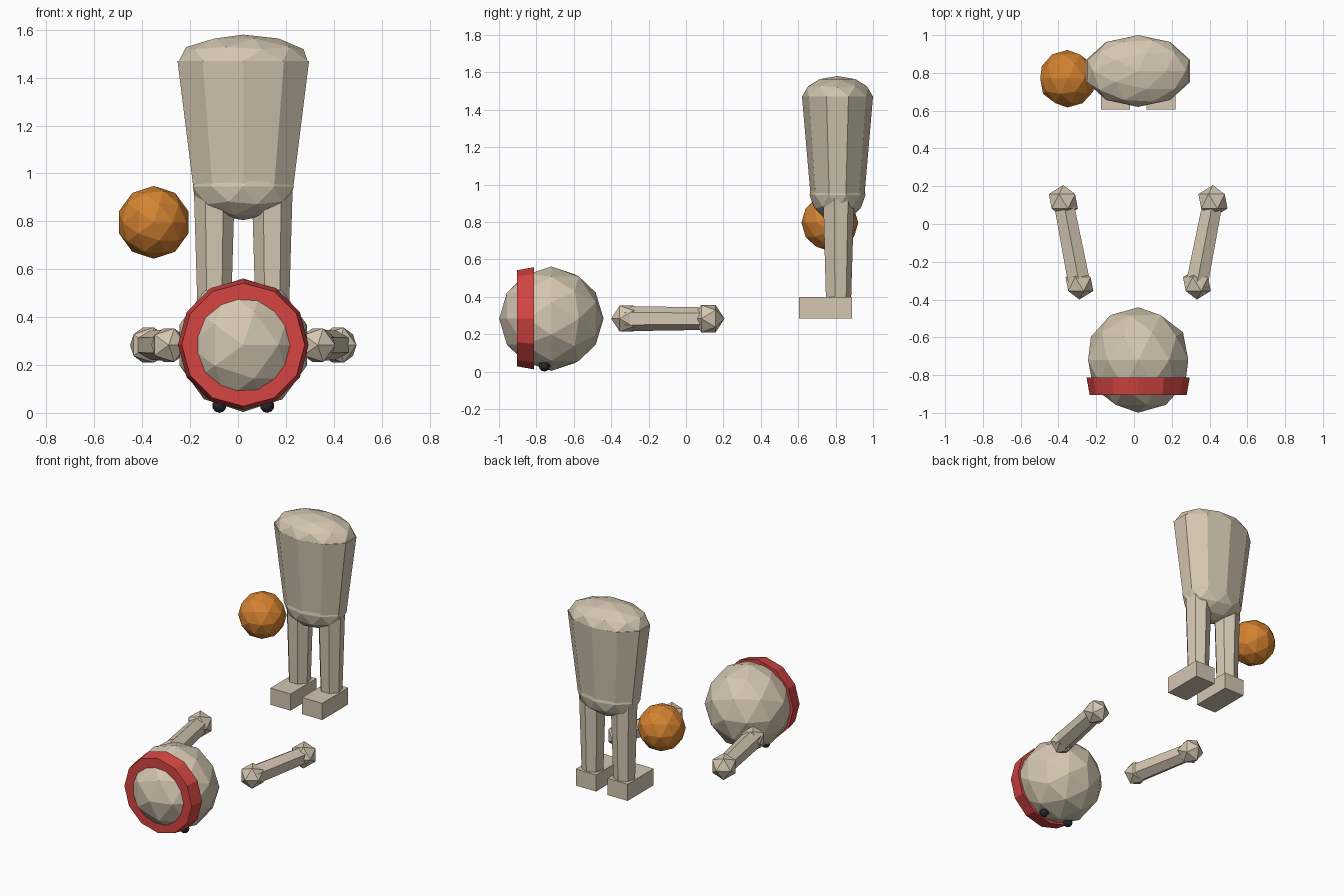
import bpy, bmesh, math
from mathutils import Matrix, Vector

if "Cube" in bpy.data.objects:
    bpy.data.objects.remove(bpy.data.objects["Cube"])


def material(name, rgb):
    m = bpy.data.materials.new(name)
    m.diffuse_color = (*rgb, 1)
    m.use_nodes = True
    m.node_tree.nodes["Principled BSDF"].inputs["Base Color"].default_value = m.diffuse_color
    return m


CLAY = material("pale clay", (0.66, 0.57, 0.44))
RED = material("red cloth", (0.66, 0.06, 0.055))
ORANGE = material("orange", (0.66, 0.225, 0.03))
BLACK = material("black", (0.02, 0.021, 0.024))

CX = 0.022                                   # figure's centre line
TIPPED = Matrix.Rotation(math.pi / 2, 4, 'X')  # parts lying face down


def finish(name, bm, mat):
    bmesh.ops.recalc_face_normals(bm, faces=bm.faces)
    mesh = bpy.data.meshes.new(name)
    bm.to_mesh(mesh)
    bm.free()
    mesh.materials.append(mat)
    obj = bpy.data.objects.new(name, mesh)
    bpy.context.collection.objects.link(obj)
    return obj


def ball(name, centre, radii, mat, sub=2, turn=Matrix()):
    """Faceted ball or ellipsoid."""
    bm = bmesh.new()
    bmesh.ops.create_icosphere(bm, subdivisions=sub, radius=1)
    bm.transform(Matrix.Translation(centre) @ Matrix.Diagonal((*radii, 1)) @ turn)
    return finish(name, bm, mat)


def frustum(name, start, end, r0, r1, sides, mat, up=(0, 1, 0), flat=1):
    """Tapered prism from start to end, first corner towards up."""
    start, end = Vector(start), Vector(end)
    z = (end - start).normalized()
    x = Vector(up).cross(z).normalized()
    y = z.cross(x)
    frame = Matrix((x, y, z)).transposed().to_4x4()
    bm = bmesh.new()
    bmesh.ops.create_cone(bm, cap_ends=True, segments=sides, radius1=r0,
                          radius2=r1, depth=(end - start).length)
    bm.transform(Matrix.Translation((start + end) / 2) @ frame
                 @ Matrix.Diagonal((1, flat, 1, 1)))
    return finish(name, bm, mat)


def box(name, low, high, mat):
    low, high = Vector(low), Vector(high)
    bm = bmesh.new()
    bmesh.ops.create_cube(bm, size=1)
    bm.transform(Matrix.Translation((low + high) / 2)
                 @ Matrix.Diagonal((*(high - low), 1)))
    return finish(name, bm, mat)


# Torso with rounded shoulders and hips
frustum("torso", (CX, 0.81, 0.945), (CX, 0.81, 1.47), 0.22, 0.289, 10, CLAY, flat=0.657)
ball("shoulders", (CX, 0.81, 1.47), (0.282, 0.19, 0.11), CLAY)
ball("hips", (CX, 0.81, 0.945), (0.222, 0.15, 0.14), CLAY)

# Head lying face down, with headband
ball("head", (CX, -0.72, 0.283), (0.279,) * 3, CLAY, turn=TIPPED)
frustum("headband", (CX, -0.813, 0.285), (CX, -0.904, 0.285), 0.273, 0.257, 12, RED,
        up=(0, 0, 1))

# Paired parts
for side, label in ((-1, "left"), (1, "right")):
    ball(label + "_eye", (CX + side * 0.1, -0.757, 0.03), (0.03,) * 3, BLACK, turn=TIPPED)

    # Leg and foot
    lx = CX + side * 0.121
    frustum(label + "_leg", (lx, 0.812, 0.36), (lx, 0.812, 0.955), 0.07, 0.088, 7, CLAY)
    box(label + "_foot", (lx - 0.077, 0.605, 0.285), (lx + 0.077, 0.888, 0.4), CLAY)

    # Loose arm with faceted joints at both ends
    shoulder = (CX + side * 0.311, -0.318, 0.283)
    hand = (CX + side * 0.396, 0.12, 0.283)
    frustum(label + "_arm", shoulder, hand, 0.067, 0.06, 6, CLAY, up=(0, 0, 1))
    ball(label + "_arm_joint", shoulder, (0.082,) * 3, CLAY, 1, TIPPED)
    ball(label + "_hand", hand, (0.086,) * 3, CLAY, 1, TIPPED)

# Loose orange ball
ball("orange_ball", (-0.352, 0.769, 0.796), (0.152,) * 3, ORANGE, turn=TIPPED)
